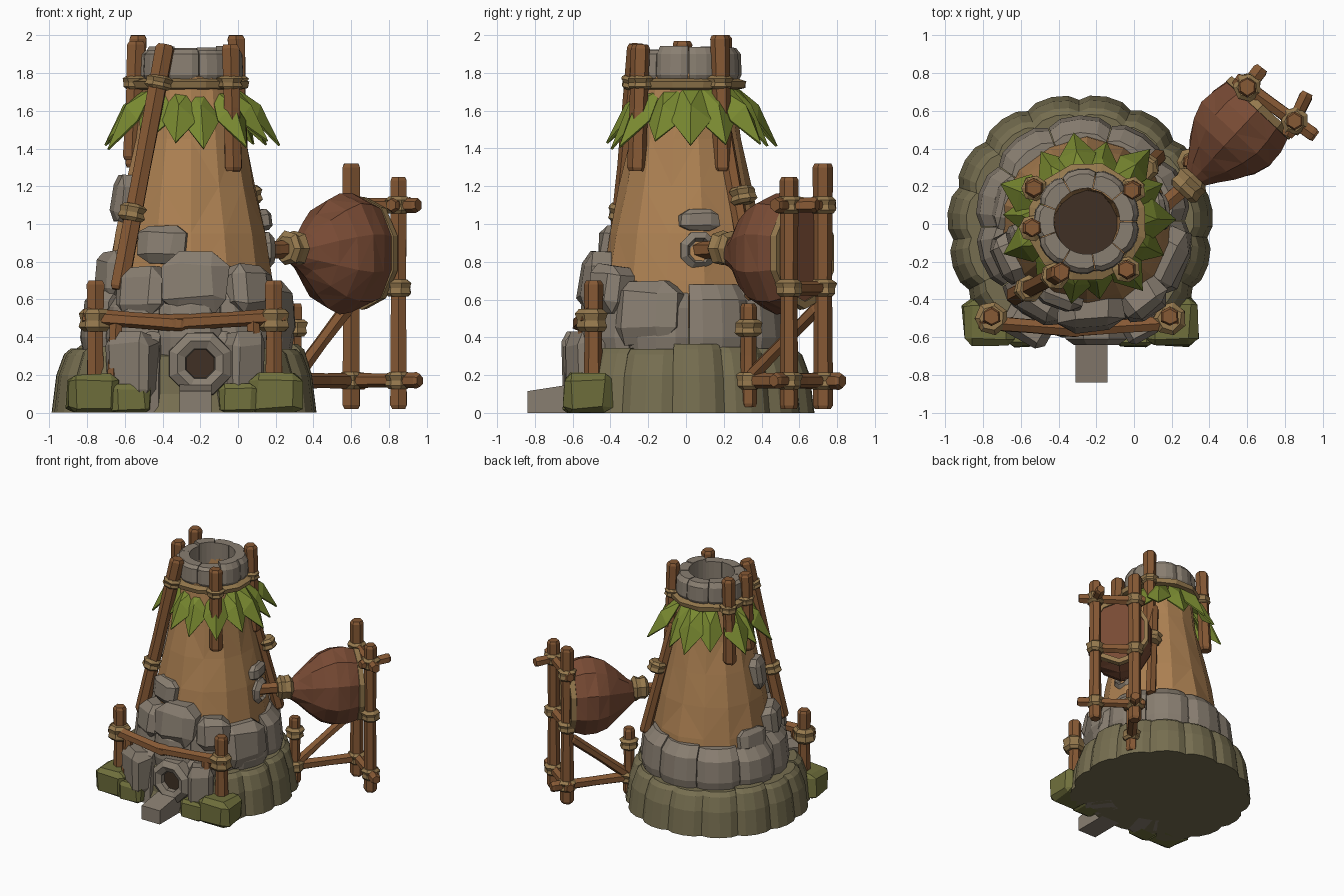
import bpy, bmesh, math, random
from mathutils import Vector, Matrix

if "Cube" in bpy.data.objects:
    bpy.data.objects.remove(bpy.data.objects["Cube"])

random.seed(4)
CX, CY = -0.26, 0.0


def material(name, r, g, b):
    m = bpy.data.materials.new(name)
    m.diffuse_color = (r, g, b, 1)
    m.use_nodes = True
    m.node_tree.nodes["Principled BSDF"].inputs["Base Color"].default_value = m.diffuse_color
    return m


STONE = material("stone", .25, .21, .165)
MOSS = material("mossy_stone", .18, .155, .08)
GREEN = material("moss", .16, .16, .045)
CLAY = material("clay", .42, .22, .085)
WOOD = material("wood", .24, .10, .035)
ROPE = material("rope", .30, .19, .075)
LEAF = material("leaf", .19, .25, .03)
HIDE = material("hide", .19, .07, .035)
DARK = material("dark", .05, .03, .018)


def finish(name, bm, mat):
    bmesh.ops.recalc_face_normals(bm, faces=bm.faces)
    me = bpy.data.meshes.new(name)
    bm.to_mesh(me)
    bm.free()
    me.materials.append(mat)
    ob = bpy.data.objects.new(name, me)
    bpy.context.collection.objects.link(ob)
    return ob


def lathe(name, profile, n, origin, axis, mat, squash=1, closed=False, jitter=0):
    """Spin (radius, height) points round an axis."""
    d = Vector(axis).normalized()
    x = Vector((1, 0, 0)) if abs(d.z) > .99 else Vector((0, 0, 1)).cross(d).normalized()
    y = d.cross(x)
    bm = bmesh.new()
    rings = []
    for r, h in profile:
        ring = []
        for i in range(n):
            a = math.tau * (i + .5) / n
            rr = r + random.uniform(-jitter, jitter)
            ring.append(bm.verts.new(Vector(origin) + x * rr * squash * math.cos(a) + y * rr * math.sin(a) + d * h))
        rings.append(ring)
    pairs = list(zip(rings, rings[1:])) + ([(rings[-1], rings[0])] if closed else [])
    for p, q in pairs:
        for i in range(n):
            j = (i + 1) % n
            bm.faces.new((p[i], p[j], q[j], q[i]))
    if not closed:
        bm.faces.new(rings[0])
        bm.faces.new(rings[-1])
    if jitter > .006:
        bmesh.ops.triangulate(bm, faces=bm.faces)
    return finish(name, bm, mat)


def log(name, a, b, r=.05):
    a, b = Vector(a), Vector(b)
    L = (b - a).length
    lathe(name, [(r * .8, 0), (r, .02), (r * .9, L * .5), (r, L - .02), (r * .8, L)], 6, a, b - a, WOOD, jitter=.003)


def knot(p, axis=(0, 0, 1), r=.062, h=.045):
    lathe("rope_binding", [(r * .85, -h), (r * 1.15, -h * .6), (r * 1.05, 0), (r * 1.2, h * .6), (r * .85, h)],
          7, p, axis, ROPE, jitter=.005)


def wedge(name, a0, a1, ri, profile, mat, cx=CX, cy=CY, pinch=.95):
    """Curved wall stone between two angles (degrees) with rounded ends."""
    bm = bmesh.new()
    secs = []
    for t, k in ((0, pinch), (.2, 1), (.5, 1.01), (.8, 1), (1, pinch)):
        a = math.radians(a0 + (a1 - a0) * t)
        pts = [(ri, profile[0][1])] + [(r * k, z) for r, z in profile] + [(ri, profile[-1][1])]
        secs.append([bm.verts.new((cx + r * math.cos(a), cy + r * math.sin(a), z)) for r, z in pts])
    m = len(secs[0])
    for p, q in zip(secs, secs[1:]):
        for i in range(m):
            j = (i + 1) % m
            bm.faces.new((p[i], p[j], q[j], q[i]))
    bm.faces.new(secs[0])
    bm.faces.new(secs[-1])
    return finish(name, bm, mat)


def boulder(name, p, size, mat=STONE, bev=.22, tilt=0.0, az=None):
    """Chipped block, by default turned to face away from the tower centre."""
    bm = bmesh.new()
    bmesh.ops.create_cube(bm, size=1)
    bmesh.ops.bevel(bm, geom=bm.edges[:], offset=bev, segments=1, affect='EDGES')
    for v in bm.verts:
        v.co += Vector([random.uniform(-.04, .04) for _ in range(3)])
    if az is None:
        az = math.atan2(p[1] - CY, p[0] - CX) + math.pi / 2
    bm.transform(Matrix.Translation(p) @ Matrix.Rotation(az, 4, 'Z') @ Matrix.Rotation(tilt, 4, 'X')
                 @ Matrix.Diagonal((*size, 1)))
    for v in bm.verts:
        v.co.z = max(v.co.z, 0)
    return finish(name, bm, mat)


# Solid core and bottom of the foundation
lathe("foundation_core", [(.61, 0), (.56, .1), (.55, .3), (.47, .34), (.46, .58)], 20, (CX - .02, CY, 0), (0, 0, 1), MOSS)

# Mossy lower ring of stones, open at the front
N = 12
for i in range(N):
    a = -52 + i * 285 / N
    h = .35 + random.uniform(-.015, .015)
    wedge("foundation_stone", a, a + 285 / N, .4,
          [(.70, 0), (.675, .2), (.635, h - .03), (.60, h)], MOSS, cx=-.285, cy=-.018, pinch=.965)

# Front stones beside the mouth
for a0, a1 in ((-127, -104), (-72, -52)):
    wedge("front_stone", a0, a1, .4, [(.62, 0), (.61, .2), (.59, .39), (.55, .43)], STONE, cx=-.28)
boulder("front_block", (-.56, -.53, .24), (.25, .18, .36), bev=.16)
boulder("front_block", (.03, -.53, .24), (.2, .16, .36), bev=.16)

# Second tier of stones
for i in range(10):
    a = -90 + i * 36 - 16
    h = random.uniform(.61, .69)
    wedge("upper_wall_stone", a, a + 35.5, .36,
          [(.55, .3), (.57, .4), (.55, h - .08), (.48, h)], STONE, cx=-.27)

# Loose boulders on the clay wall
for p, s in [((-.5, -.40, .64), (.28, .2, .26)), ((-.23, -.46, .69), (.34, .2, .32)),
             ((.04, -.39, .65), (.26, .2, .26)), ((-.39, -.36, .89), (.25, .16, .2)),
             ((-.65, -.18, .72), (.26, .16, .26)), ((-.60, -.08, 1.13), (.17, .12, .25)),
             ((.12, .07, 1.02), (.21, .1, .11)), ((.15, -.19, .53), (.36, .24, .34)),
             ((-.66, .1, .66), (.26, .14, .18))]:
    boulder("wall_boulder", p, s, tilt=-.12)

# Mossy corner stones with fence posts and rail
for x, s in ((-.765, 1), (.2, -1)):
    boulder("corner_stone", (x, -.52, .1), (.28, .25, .21), GREEN, .15, az=0)
    boulder("corner_side_stone", (x + .2 * s, -.565, .07), (.2, .17, .16), GREEN, .15, az=0)
    log("fence_post", (x + .01 * s, -.49, .1), (x + .01 * s, -.49, .70), .052)
    knot((x + .01 * s, -.5, .49), r=.075, h=.06)
    log("inner_brace", (x + .1 * s, -.55, .1), (x + .12 * s, -.53, .5), .04)
log("fence_rail_left", (-.82, -.52, .51), (-.28, -.56, .47), .045)
log("fence_rail_right", (-.36, -.56, .475), (.25, -.52, .51), .045)

# Furnace mouth and chute
lathe("furnace_mouth", [(.18, 0), (.175, .09), (.13, .12), (.085, .10), (.075, .02)], 8, (-.2, -.52, .26), (0, -1, 0), STONE)
lathe("mouth_shadow", [(.08, 0), (.08, .01)], 8, (-.2, -.575, .26), (0, -1, 0), DARK)
bm = bmesh.new()
bmesh.ops.create_cube(bm, size=1)
for v in bm.verts:
    front = v.co.y < 0
    v.co = Vector((-.225 + v.co.x * .17, -.84 if front else -.55, 0 if v.co.z < 0 else (.115 if front else .16)))
finish("chute", bm, STONE)

# Clay tower with hollow flue
lathe("clay_tower", [(.48, .45), (.45, .7), (.405, .95), (.35, 1.2), (.295, 1.45), (.25, 1.78), (.19, 1.8), (.17, 1.5)],
      14, (-.25, 0, 0), (0, 0, 1), CLAY, jitter=.01)
lathe("flue_lining", [(.18, 1.5), (.18, 1.51)], 10, (-.25, .01, 0), (0, 0, 1), DARK)

# Chimney crown and its rope ring
for i in range(9):
    wedge("crown_stone", i * 40, i * 40 + 39, .175,
          [(.255, 1.74), (.28, 1.79), (.275, 1.90), (.25, 1.935 + random.uniform(-.02, .01))],
          STONE, cx=-.25, cy=.015, pinch=.95)
lathe("crown_rope", [(.26, -.03), (.31, -.02), (.32, .015), (.27, .03)], 12, (-.25, .01, 1.74), (0, 0, 1), ROPE,
      closed=True, jitter=.006)

# Crown posts and long leaning logs
for x, y, top, bot in ((-.54, -.02, 1.97, 1.34), (-.53, .19, 2.0, 1.3), (-.01, .18, 2.0, 1.28), (-.04, -.24, 1.95, 1.28)):
    dx, dy = (x + .25) * .08, y * .08
    log("crown_post", (x + dx, y + dy, bot), (x, y, top), .052)
    knot((x, y, 1.75), r=.06, h=.035)
log("leaning_log_front", (-.63, -.38, .65), (-.385, -.255, 1.95), .055)
knot((-.56, -.345, 1.06), (.25, .12, 1.3))
knot((-.42, -.275, 1.75), (.25, .12, 1.3), h=.035)
log("leaning_log_back", (.13, .36, .6), (-.03, .2, 1.5), .045)
knot((.06, .3, 1.15), (-.16, -.16, .9))

# Skirt of drooping leaves, alternately long and short
for i in range(14):
    a = math.tau * i / 14 + random.uniform(-.08, .08)
    k = random.uniform(.95, 1.04) - .08 * (i % 2)
    w = random.uniform(.09, .11)
    bm = bmesh.new()
    pts = [(.24, -.05, 1.72), (.24, .05, 1.72), (.35 * k, -w, 1.55), (.375 * k, 0, 1.63),
           (.35 * k, w, 1.55), (.48 * k, 0, 1.42 + random.uniform(-.03, .03))]
    v = [bm.verts.new((-.25 + r * math.cos(a) - t * math.sin(a), .03 + r * math.sin(a) + t * math.cos(a), z))
         for r, t, z in pts]
    for f in ((0, 1, 3), (0, 3, 2), (1, 4, 3), (2, 3, 5), (3, 4, 5)):
        bm.faces.new([v[j] for j in f])
    finish("leaf", bm, LEAF).modifiers.new("thickness", 'SOLIDIFY').thickness = .012

# Bellows, nozzle and bindings
AX = Vector((.68, .73, 0))
neck = Vector((.28, .2, .87))
base = neck - Vector((0, 0, .025))
lathe("nozzle_collar", [(.1, 0), (.105, .06), (.07, .09), (.05, .05)], 8, (.1, .06, .86), (1, .15, 0), STONE)
log("nozzle", (.1, .05, .86), neck + AX * .03, .05)
lathe("bellows", [(.05, -.03), (.07, .05), (.12, .11), (.21, .2), (.285, .29), (.32, .38), (.315, .47), (.285, .57)],
      10, base, AX, HIDE, squash=.8, jitter=.008)
knot(neck + AX * .01, AX, r=.082, h=.06)
lathe("bellows_rim_rope", [(.265, .54), (.3, .55), (.295, .59), (.255, .59)], 10, base, AX, ROPE,
      squash=.8, closed=True)

# Bellows frame
A, B, C = Vector((.6, .725, 0)), Vector((.85, .545, 0)), Vector((.30, .33, 0))
Z = Vector((0, 0, 1))
side = (B - A).normalized()
out = (A - C).normalized()
log("frame_post_tall", A + Z * .02, A + Z * 1.32, .053)
log("frame_post_short", B + Z * .02, B + Z * 1.25, .05)
log("anchor_post", C + Z * .03, C + Z * .58, .045)
for z, e in ((1.1, .13), (.66, .03), (.17, .14)):
    log("frame_crossbar", A - side * min(e, .08) + Z * z, B + side * e + Z * z, .042)
log("ground_bar", C - out * .08 + Z * .17, A + out * .13 + Z * .17, .045)
log("diagonal_strut", C + Z * .18, A + Z * .56 - out * .03, .04)
for P in (A, B):
    for z in (.17, .66, 1.1):
        knot(P + Z * z)
for z in (.17, .45):
    knot(C + Z * z)
log("frame_peg", B + Vector((-.04, -.08, 1.1)), B + Vector((.07, .15, 1.1)), .04)
